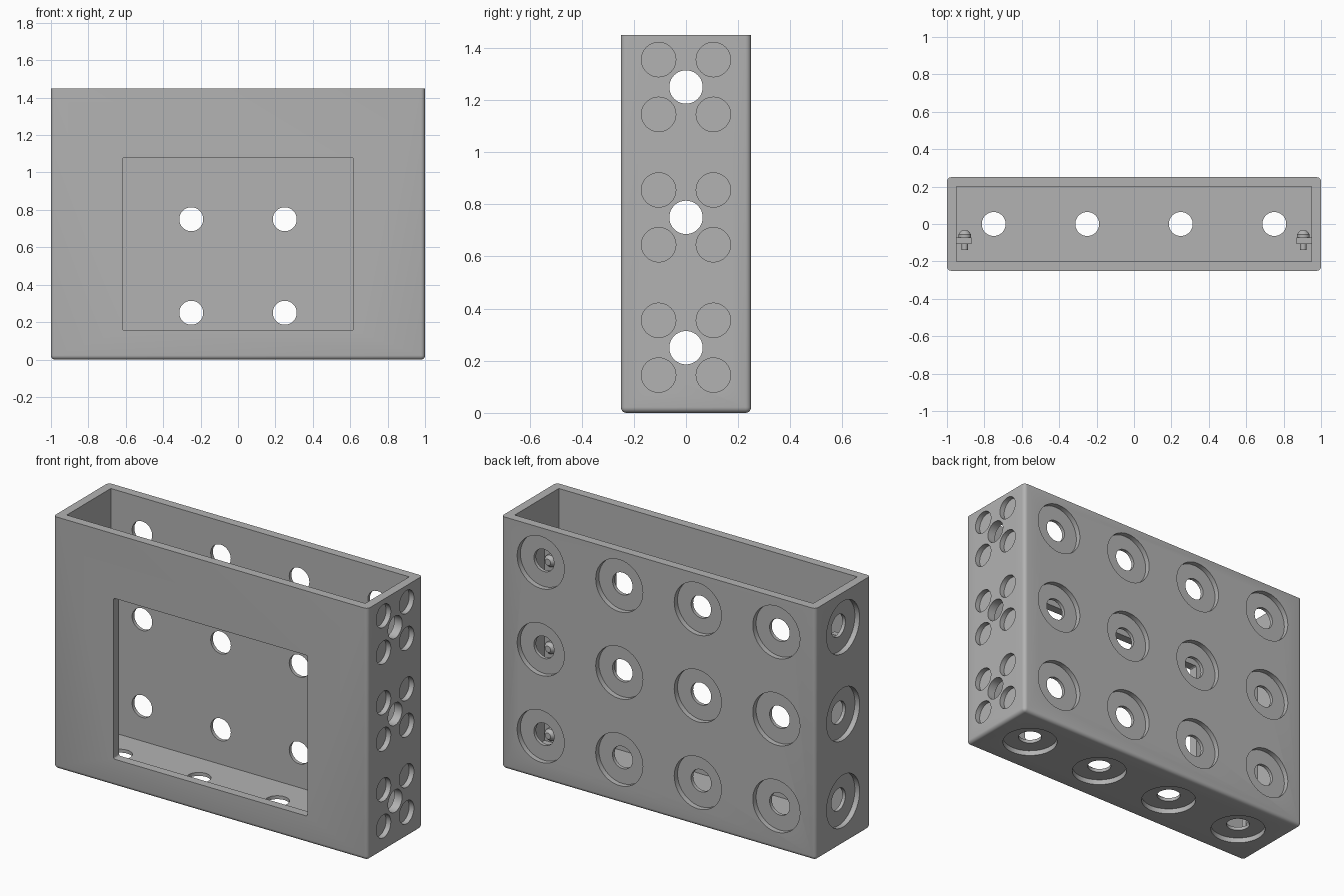
import bpy, bmesh, math
from mathutils import Matrix, Vector

if "Cube" in bpy.data.objects:
    bpy.data.objects.remove(bpy.data.objects["Cube"], do_unlink=True)

W, D, H, WALL = 1.0, 0.25, 1.45, 0.05
HOLE, BORE, PIP, STEP = 0.064, 0.15, 0.066, 0.03
COLUMNS = (-0.75, -0.25, 0.25, 0.75)
ROWS = (0.25, 0.75, 1.25)

grey = bpy.data.materials.new("plain grey")
grey.use_nodes = True
grey.diffuse_color = (0.45, 0.45, 0.45, 1)
grey.node_tree.nodes["Principled BSDF"].inputs["Base Color"].default_value = (0.45, 0.45, 0.45, 1)


def make_object(name, bm):
    bmesh.ops.recalc_face_normals(bm, faces=bm.faces)
    mesh = bpy.data.meshes.new(name)
    bm.to_mesh(mesh)
    bm.free()
    mesh.materials.append(grey)
    obj = bpy.data.objects.new(name, mesh)
    bpy.context.scene.collection.objects.link(obj)
    return obj


def add_box(bm, low, high):
    low, high = Vector(low), Vector(high)
    matrix = Matrix.Translation((low + high) / 2) @ Matrix.Diagonal((*(high - low), 1))
    return bmesh.ops.create_cube(bm, size=1, matrix=matrix)["verts"]


def add_turned(bm, place, direction, profile, sides=40):
    """Closed turned solid: profile is (radius, distance along direction)."""
    matrix = Matrix.Translation(place) @ Vector(direction).to_track_quat("Z", "Y").to_matrix().to_4x4()
    rings = []
    for radius, along in profile:
        angles = [math.tau * i / sides for i in range(sides)]
        rings.append([bm.verts.new(matrix @ Vector((radius * math.cos(a), radius * math.sin(a), along)))
                      for a in angles])
    for a, b in zip(rings, rings[1:]):
        for i in range(sides):
            j = (i + 1) % sides
            bm.faces.new((a[i], a[j], b[j], b[i]))
    bm.faces.new(rings[0][::-1])
    bm.faces.new(rings[-1])


def cut(target, bm):
    cutter = make_object("cutter", bm)
    cutter.hide_render = True
    mod = target.modifiers.new("cut", "BOOLEAN")
    mod.operation, mod.solver, mod.object = "DIFFERENCE", "EXACT", cutter
    graph = bpy.context.evaluated_depsgraph_get()
    mesh = bpy.data.meshes.new_from_object(target.evaluated_get(graph))
    target.modifiers.clear()
    target.data = mesh
    bpy.data.objects.remove(cutter, do_unlink=True)


# Case block: every edge rounded except the open rim
bm = bmesh.new()
add_box(bm, (-W, -D, 0), (W, D, H))
edges = [e for e in bm.edges if min(v.co.z for v in e.verts) < H - 0.01]
bmesh.ops.bevel(bm, geom=edges, offset=0.022, segments=5, profile=0.5, affect="EDGES")
case = make_object("case_shell", bm)

# Hollow inside, open at the top
bm = bmesh.new()
add_box(bm, (WALL - W, WALL - D, WALL), (W - WALL, D - WALL, H + 0.1))
cut(case, bm)

# Front window with slightly rounded corners
bm = bmesh.new()
add_box(bm, (-0.617, -D - 0.05, 0.155), (0.617, -0.15, 1.08))
edges = [e for e in bm.edges if abs(e.verts[0].co.y - e.verts[1].co.y) > 0.05]
bmesh.ops.bevel(bm, geom=edges, offset=0.01, segments=3, profile=0.5, affect="EDGES")
cut(case, bm)

# Stepped holes in back, bottom and one end; plain holes with recesses in the other end
stepped = [(BORE, -0.03), (BORE, STEP), (HOLE, STEP), (HOLE, 0.08)]
plain = [(HOLE, -0.03), (HOLE, 0.08)]
recess = [(PIP, -0.03), (PIP, STEP)]
bm = bmesh.new()
for x in COLUMNS:
    add_turned(bm, (x, 0, 0), (0, 0, 1), stepped)
    for z in ROWS:
        add_turned(bm, (x, D, z), (0, -1, 0), stepped)
for z in ROWS:
    add_turned(bm, (-W, 0, z), (1, 0, 0), stepped)
    add_turned(bm, (W, 0, z), (-1, 0, 0), plain)
    for dy in (-0.105, 0.105):
        for dz in (-0.105, 0.105):
            add_turned(bm, (W, dy, z + dz), (-1, 0, 0), recess)
cut(case, bm)

# Inner mounting rails with headed pins, one at each end
parts = [case]
for side, label in ((1, "left"), (-1, "right")):
    bm = bmesh.new()
    add_box(bm, (side * 0.91 - 0.04, -0.107, WALL), (side * 0.91 + 0.04, -0.072, 1.15))
    parts.append(make_object(label + "_rail", bm))
    bm = bmesh.new()
    for z in (0.1, 0.6, 1.1):
        add_turned(bm, (side * 0.905, -0.14, z), (0, 1, 0),
                   [(0.017, 0), (0.017, 0.069), (0.034, 0.069), (0.034, 0.085), (0.018, 0.104)], 20)
    parts.append(make_object(label + "_rail_pins", bm))

# Smooth round walls, keep corners sharp
bpy.ops.object.select_all(action="DESELECT")
for obj in parts:
    obj.select_set(True)
bpy.context.view_layer.objects.active = case
bpy.ops.object.shade_smooth_by_angle(angle=math.radians(30))
